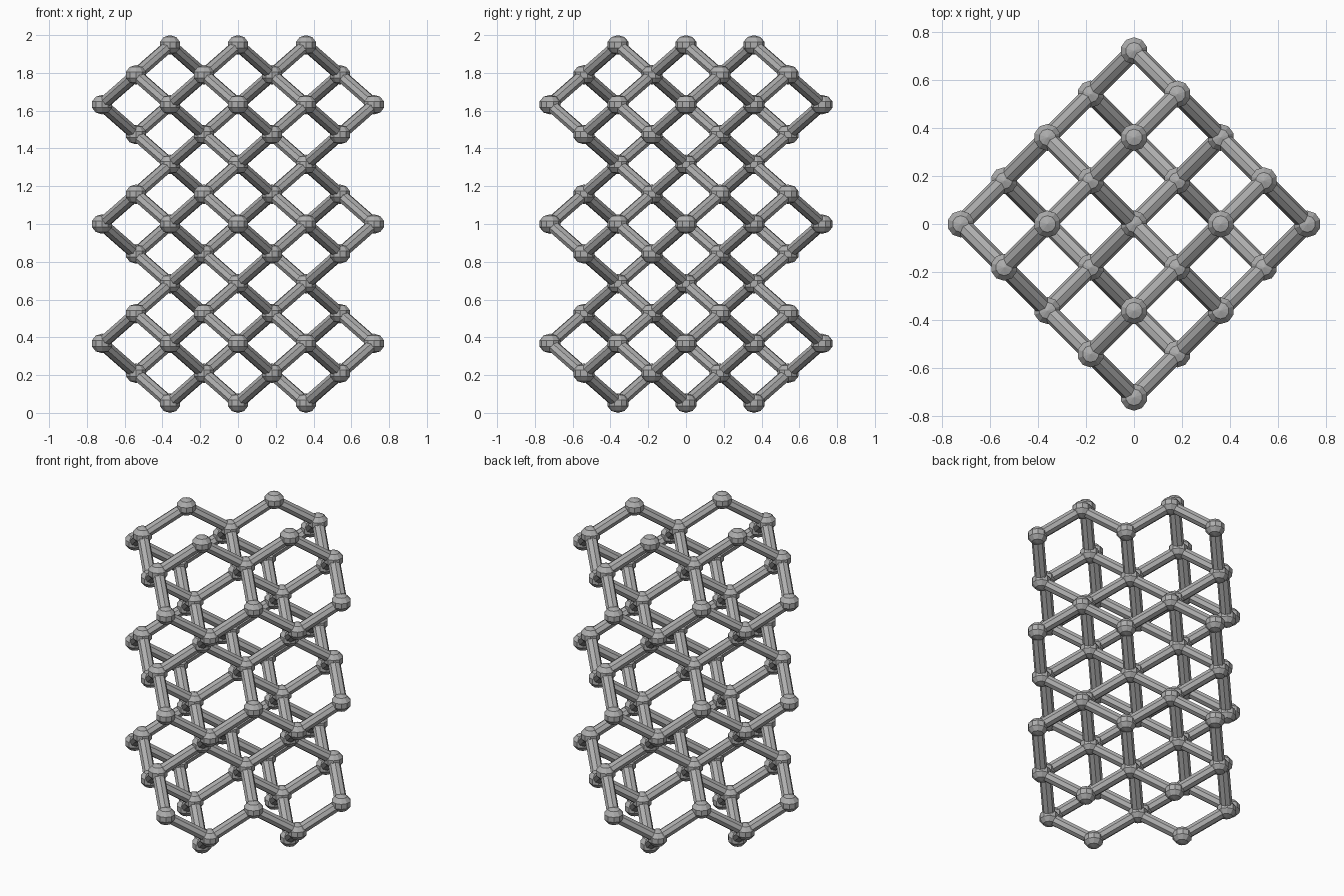
import bpy, bmesh
from mathutils import Matrix, Vector

old = bpy.data.objects.get("Cube")
if old:
    bpy.data.objects.remove(old, do_unlink=True)

STEP = 0.18         # horizontal distance between neighbouring columns
RISE = 0.158        # height of one layer
LAYERS = 12
BALL = 0.059
ROD = 0.036
SQUASH = RISE / STEP
BASE = BALL * SQUASH

# Single grey material
grey = bpy.data.materials.new("neutral grey")
grey.use_nodes = True
colour = (0.42, 0.42, 0.42, 1)
grey.diffuse_color = colour
grey.node_tree.nodes["Principled BSDF"].inputs["Base Color"].default_value = colour


def first_layer(x, y):
    """Lowest layer of a column; columns repeat every four layers."""
    return (2 if (x + y) % 4 == 0 else 0) + x % 2


def finish(bm, name):
    mesh = bpy.data.meshes.new(name)
    bm.transform(Matrix.Translation((0, 0, BASE)) @ Matrix.Diagonal((1, 1, SQUASH, 1)))
    bmesh.ops.recalc_face_normals(bm, faces=bm.faces)
    bm.to_mesh(mesh)
    bm.free()
    mesh.materials.append(grey)
    obj = bpy.data.objects.new(name, mesh)
    bpy.context.collection.objects.link(obj)


# Lattice positions inside a diamond-shaped plan
nodes = {(x, y, z)
         for x in range(-4, 5) for y in range(-4, 5)
         if (x + y) % 2 == 0 and abs(x) + abs(y) <= 4
         for z in range(first_layer(x, y), LAYERS + 1, 4)}

# Ball joints
balls = bmesh.new()
for node in sorted(nodes):
    bmesh.ops.create_uvsphere(balls, u_segments=10, v_segments=5, radius=BALL,
                              matrix=Matrix.Translation(Vector(node) * STEP))
finish(balls, "ball_joints")

# Rods from each joint up to its neighbours one layer higher
rods = bmesh.new()
for x, y, z in sorted(nodes):
    for dx in (-1, 1):
        for dy in (-1, 1):
            if (x + dx, y + dy, z + 1) not in nodes:
                continue
            along = Vector((dx, dy, 1)) * STEP
            middle = Vector((x, y, z)) * STEP + along / 2
            turn = along.to_track_quat('Z', 'Y').to_matrix().to_4x4()
            bmesh.ops.create_cone(rods, cap_ends=True, segments=8,
                                  radius1=ROD, radius2=ROD, depth=along.length,
                                  matrix=Matrix.Translation(middle) @ turn)
finish(rods, "connecting_rods")
